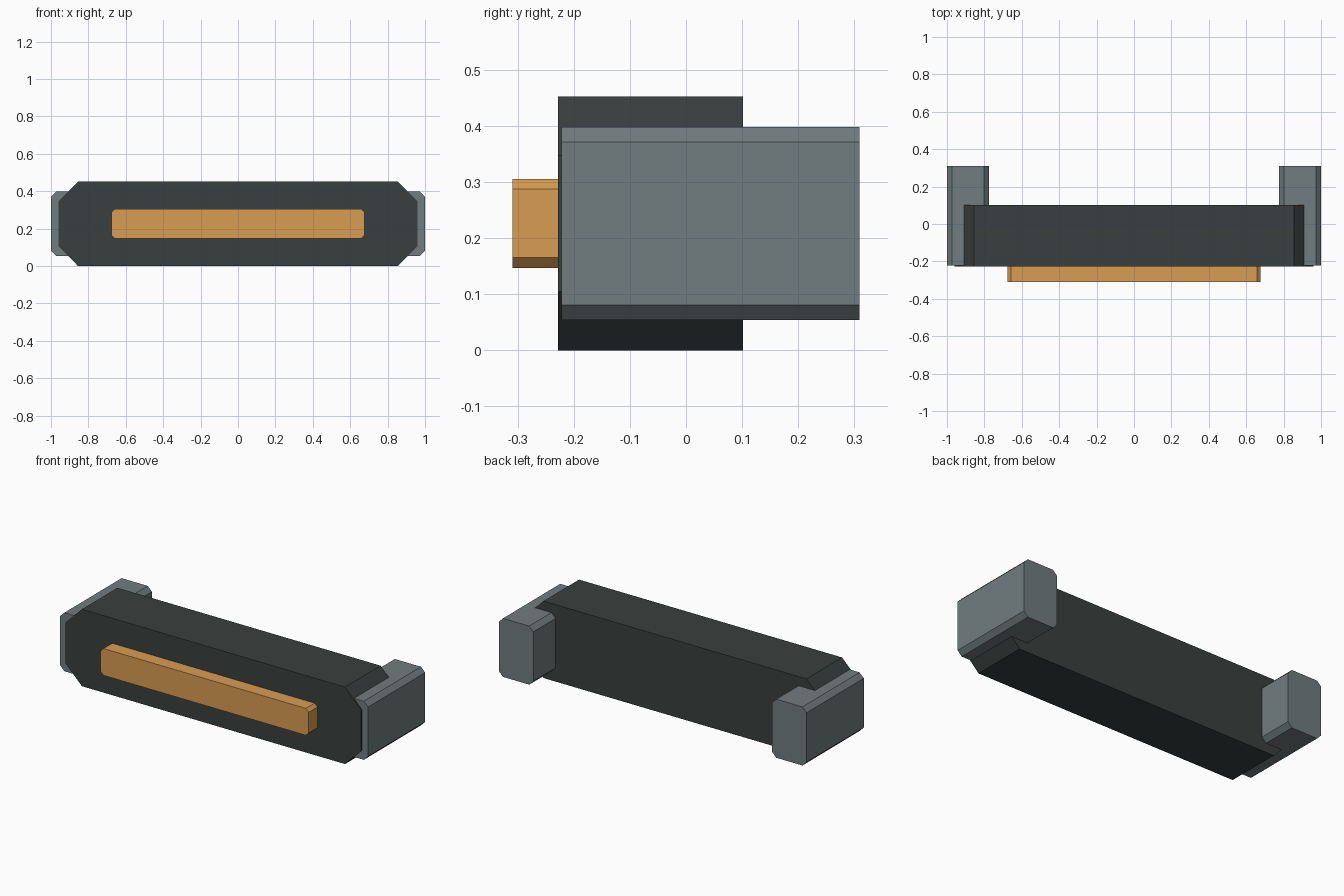
import bpy
import bmesh

cube = bpy.data.objects.get("Cube")
if cube:
    bpy.data.objects.remove(cube, do_unlink=True)


def make_material(name, srgb):
    color = [(c / 255 / 12.92) if c < 11 else ((c / 255 + 0.055) / 1.055) ** 2.4 for c in srgb] + [1.0]
    mat = bpy.data.materials.new(name)
    mat.use_nodes = True
    mat.diffuse_color = color
    mat.node_tree.nodes["Principled BSDF"].inputs["Base Color"].default_value = color
    return mat


def chamfered_bar(name, x, y, z, cut, mat):
    """Extrude a rectangle with clipped corners along y; x, y, z are (low, high)."""
    (x0, x1), (y0, y1), (z0, z1) = x, y, z
    profile = [(x0 + cut, z0), (x1 - cut, z0), (x1, z0 + cut), (x1, z1 - cut),
               (x1 - cut, z1), (x0 + cut, z1), (x0, z1 - cut), (x0, z0 + cut)]
    bm = bmesh.new()
    face = bm.faces.new([bm.verts.new((px, y0, pz)) for px, pz in profile])
    result = bmesh.ops.extrude_face_region(bm, geom=[face], use_keep_orig=True)
    moved = [g for g in result["geom"] if isinstance(g, bmesh.types.BMVert)]
    bmesh.ops.translate(bm, verts=moved, vec=(0, y1 - y0, 0))
    bmesh.ops.recalc_face_normals(bm, faces=bm.faces)
    mesh = bpy.data.meshes.new(name)
    bm.to_mesh(mesh)
    bm.free()
    mesh.materials.append(mat)
    obj = bpy.data.objects.new(name, mesh)
    bpy.context.collection.objects.link(obj)
    return obj


charcoal = make_material("charcoal", (57, 64, 63))
slate = make_material("slate grey", (113, 124, 126))
amber = make_material("amber", (216, 156, 82))

# Long main bar with wide chamfers
chamfered_bar("main_bar", (-0.96, 0.96), (-0.228, 0.102), (0, 0.452), 0.105, charcoal)

# Raised lamp strip on the front
chamfered_bar("front_strip", (-0.676, 0.676), (-0.309, -0.2), (0.147, 0.305), 0.018, amber)

# End brackets reaching backwards
for name, x in (("left_bracket", (0.776, 1.0)), ("right_bracket", (-1.0, -0.776))):
    chamfered_bar(name, x, (-0.222, 0.309), (0.054, 0.398), 0.027, slate)
